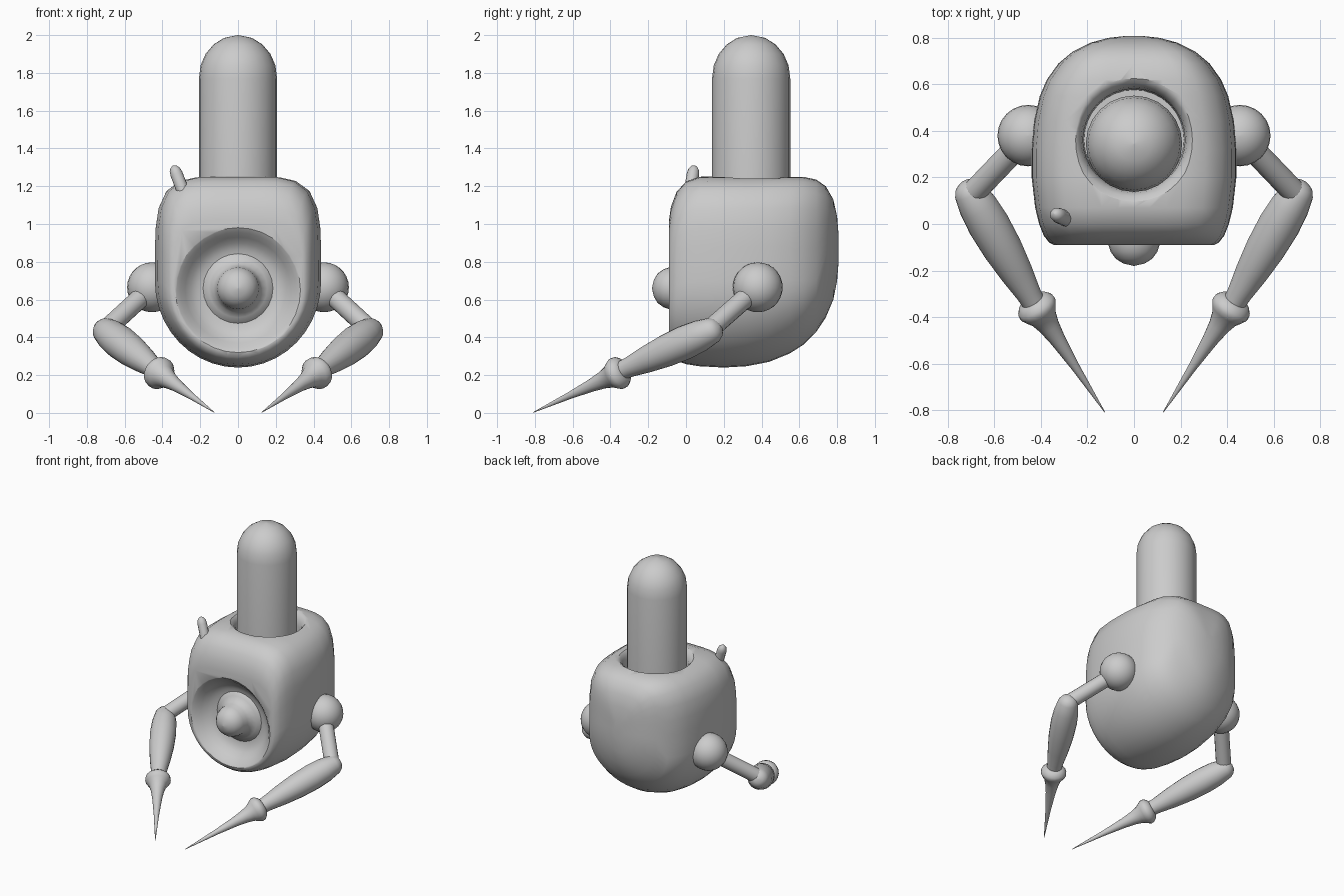
import bpy, bmesh, math
from mathutils import Vector

if "Cube" in bpy.data.objects:
    bpy.data.objects.remove(bpy.data.objects["Cube"])

grey = bpy.data.materials.new("light grey")
grey.diffuse_color = (0.6, 0.6, 0.6, 1)
grey.use_nodes = True
grey.node_tree.nodes["Principled BSDF"].inputs["Base Color"].default_value = grey.diffuse_color


def finish(name, bm, angle=50):
    bmesh.ops.remove_doubles(bm, verts=bm.verts, dist=1e-5)
    bmesh.ops.recalc_face_normals(bm, faces=bm.faces)
    me = bpy.data.meshes.new(name)
    bm.to_mesh(me)
    bm.free()
    me.materials.append(grey)
    ob = bpy.data.objects.new(name, me)
    bpy.context.collection.objects.link(ob)
    smooth(ob, angle)
    return ob


def smooth(ob, angle):
    bpy.ops.object.select_all(action='DESELECT')
    ob.select_set(True)
    bpy.context.view_layer.objects.active = ob
    bpy.ops.object.shade_smooth_by_angle(angle=math.radians(angle))


def skin(bm, rings):
    """Bridge a list of vertex rings and close both ends."""
    n = len(rings[0])
    for a, b in zip(rings, rings[1:]):
        for i in range(n):
            j = (i + 1) % n
            bm.faces.new((a[i], a[j], b[j], b[i]))
    bm.faces.new(rings[0])
    bm.faces.new(rings[-1])


def lathe(name, start, end, profile, seg=20):
    """Turn (distance along, radius) points about the axis start -> end."""
    start, end = Vector(start), Vector(end)
    axis = (end - start).normalized()
    turn = Vector((0, 0, 1)).rotation_difference(axis)
    bm = bmesh.new()
    rings = []
    for d, r in profile:
        r = max(r, 0.0015)
        rings.append([bm.verts.new(start + turn @ Vector((
            r * math.cos(2 * math.pi * i / seg),
            r * math.sin(2 * math.pi * i / seg), d))) for i in range(seg)])
    skin(bm, rings)
    return finish(name, bm)


def scaled(profile, length):
    return [(t * length, r) for t, r in profile]


# Body: sections along y, square-shouldered above and round below
stations = [  # y, half width, bottom, top
    (-.09, .345, .32, 1.02), (-.08, .365, .295, 1.09), (-.05, .388, .275, 1.17),
    (0, .408, .258, 1.225), (.07, .425, .247, 1.25), (.2, .44, .24, 1.252),
    (.32, .44, .247, 1.252), (.44, .43, .27, 1.252), (.55, .405, .315, 1.252),
    (.62, .375, .36, 1.25), (.69, .325, .43, 1.235), (.74, .265, .505, 1.2),
    (.78, .185, .6, 1.13), (.8, .11, .7, 1.04), (.808, .04, .8, .94)]
bm = bmesh.new()
rings = []
N = 40
for y, w, zb, zt in stations:
    mid = min(.7, zb + .45 * (zt - zb)) if y < .7 else zb + .48 * (zt - zb)
    ring = []
    for i in range(N):
        c, s = math.cos(2 * math.pi * i / N), math.sin(2 * math.pi * i / N)
        n = 4.6 if s > 0 else 2.0
        k = (abs(c) ** n + abs(s) ** n) ** (-1 / n)
        h = zt - mid if s > 0 else mid - zb
        ring.append(bm.verts.new((w * c * k, y, mid + h * s * k)))
    rings.append(ring)
skin(bm, rings)
body = finish("body", bm)

# Dish in the front and socket in the top, both with rounded lips
dish = lathe("dish_cutter", (0, -.1, .65), (0, 1, .65),
             [(0, .345), (.014, .325), (.03, .305), (.06, .28), (.09, .25),
              (.11, .215), (.118, .17), (.118, .05)], 32)
socket = lathe("socket_cutter", (0, .362, 1.27), (0, .362, 0),
               [(0, .30), (.02, .265), (.035, .245), (.06, .228), (.1, .22), (.2, .215)], 32)
for cutter in (dish, socket):
    mod = body.modifiers.new("cut", 'BOOLEAN')
    mod.operation = 'DIFFERENCE'
    mod.solver = 'EXACT'
    mod.object = cutter
    bpy.context.view_layer.objects.active = body
    bpy.ops.object.modifier_apply(modifier=mod.name)
    bpy.data.objects.remove(cutter)
smooth(body, 50)

# Nose flaring out of the dish floor
lathe("nose", (0, .04, .66), (0, -1, .66),
      [(0, .2), (.025, .185), (.04, .155), (.06, .13), (.09, .115), (.13, .11),
       (.16, .1), (.19, .078), (.21, .045), (.22, 0)], 24)

# Column with a domed top
lathe("column", (0, .345, 1.0), (0, .345, 2),
      [(0, .207), (.77, .207), (.84, .198), (.9, .172), (.95, .13), (.985, .075), (1, 0)], 24)

# Small antenna peg
lathe("antenna", (-.255, .005, 1.08), (-.343, .045, 1.31),
      [(0, .033), (.2, .033), (.225, .029), (.242, .017), (.25, 0)], 12)

# Arms, one per side
ball = [(.132 * (1 - math.cos(math.pi * i / 14)), .132 * math.sin(math.pi * i / 14))
        for i in range(15)]
forearm = [(0, 0), (.008, .03), (.03, .052), (.07, .068), (.2, .084), (.35, .09),
           (.55, .085), (.75, .071), (.92, .054), (1, .05)]
claw = [(0, .048), (.015, .068), (.05, .086), (.085, .088), (.12, .076), (.16, .06),
        (.24, .046), (.36, .034), (.6, .019), (1, 0)]
for side, s in (("left", -1), ("right", 1)):
    lathe(side + "_shoulder", (s * .455, .38, .533), (s * .455, .38, 1), ball, 24)
    lathe(side + "_upper_arm", (s * .455, .38, .665), (s * .695, .13, .445),
          [(0, .052), (.41, .052)], 16)
    lathe(side + "_forearm", (s * .73, .18, .455), (s * .43, -.34, .225),
          scaled(forearm, .643), 20)
    lathe(side + "_claw", (s * .44, -.325, .227), (s * .125, -.81, .002),
          scaled(claw, .62), 20)
